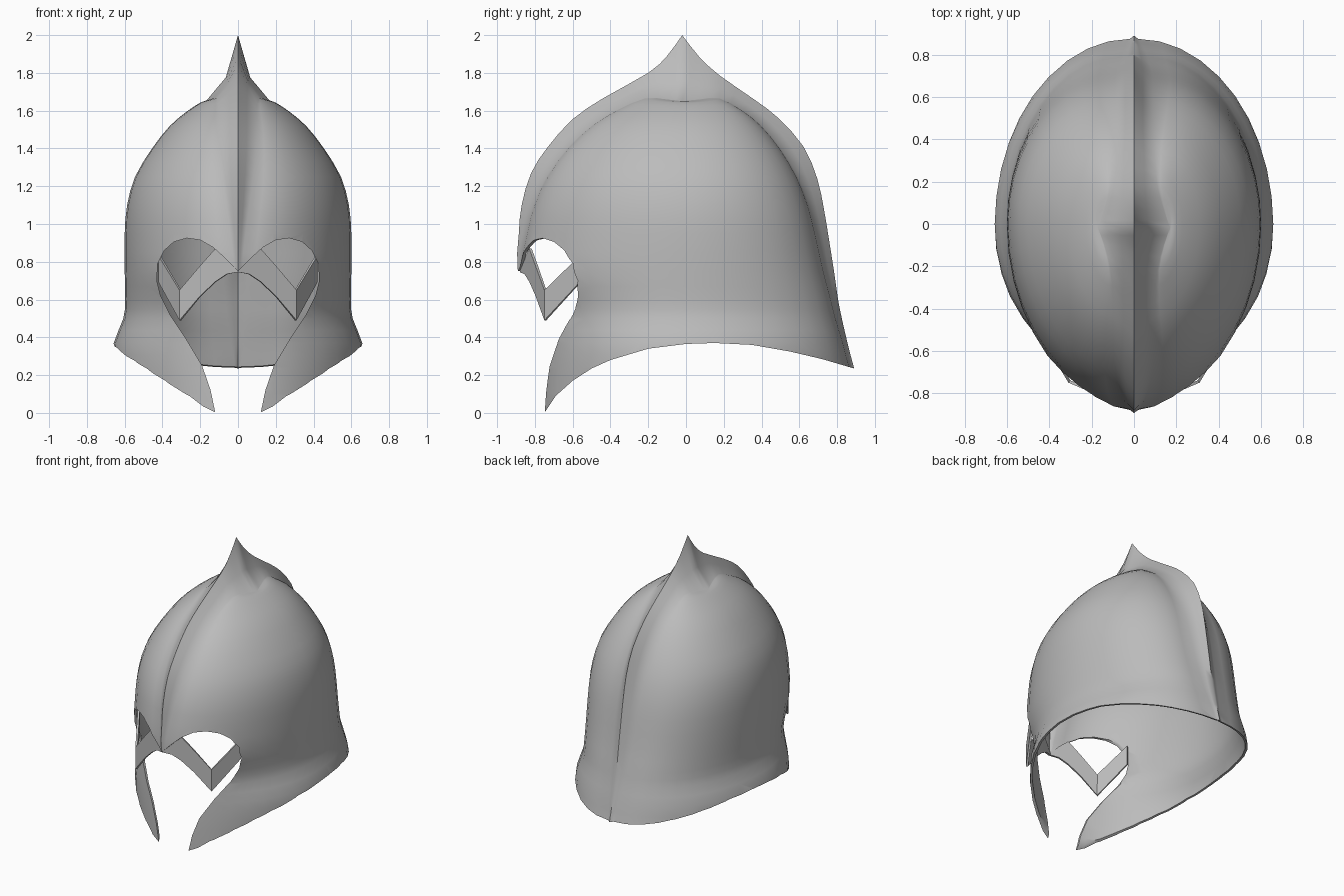
import bpy, bmesh, math
from mathutils import Vector

cube = bpy.data.objects.get("Cube")
if cube:
    bpy.data.objects.remove(cube, do_unlink=True)

steel = bpy.data.materials.new("grey_steel")
steel.use_nodes = True
steel.diffuse_color = (0.5, 0.5, 0.5, 1)
steel.node_tree.nodes["Principled BSDF"].inputs["Base Color"].default_value = (0.5, 0.5, 0.5, 1)

COLUMNS = 20
POINTED = 1.15  # above one narrows the front into a prow

# Dome rows: height, half width, front y, back y, front crest half width, back crest half width
DOME = [
    (1.65, 0.17, -0.02, -0.02, 0.17, 0.17),
    (1.648, 0.18, -0.1, 0.07, 0.14, 0.14),
    (1.642, 0.2, -0.22, 0.18, 0.11, 0.11),
    (1.6, 0.265, -0.37, 0.3, 0.1, 0.1),
    (1.52, 0.36, -0.5, 0.4, 0.1, 0.09),
    (1.4, 0.455, -0.63, 0.5, 0.095, 0.09),
    (1.25, 0.545, -0.74, 0.59, 0.08, 0.09),
    (1.1, 0.587, -0.81, 0.65, 0.06, 0.09),
    (0.95, 0.6, -0.85, 0.69, 0.04, 0.09),
    (0.75, 0.6, -0.88, 0.735, 0.02, 0.08),
    (0.6, 0.597, -0.8, 0.775, 0.02, 0.07),
    (0.5, 0.607, -0.765, 0.8, 0.02, 0.06),
    (0.37, 0.658, -0.755, 0.84, 0.02, 0.04),
    (0.24, 0.665, -0.76, 0.875, 0.02, 0.02),
    (0.1, 0.65, -0.765, 0.93, 0.02, 0.02),
    (-0.05, 0.65, -0.765, 0.97, 0.02, 0.02),
]
# Crest line as (y, z), spike tip first
CREST_FRONT = [(-0.02, 2), (-0.1, 1.89), (-0.2, 1.8), (-0.44, 1.665), (-0.6, 1.555),
               (-0.73, 1.41), (-0.82, 1.27), (-0.87, 1.1), (-0.885, 0.95), (-0.89, 0.74)]
CREST_BACK = [(-0.02, 2), (0.07, 1.885), (0.18, 1.785), (0.36, 1.66), (0.49, 1.56),
              (0.622, 1.41), (0.695, 1.24), (0.73, 1.08), (0.755, 0.93), (0.785, 0.74),
              (0.805, 0.6), (0.825, 0.5), (0.855, 0.37), (0.889, 0.24)]
# Face opening as (x, z), nose to cheek tip; rim as (y, z), cheek tip to neck
OPENING = [(0, 0.75), (0.07, 0.82), (0.13, 0.875), (0.2, 0.915), (0.27, 0.925), (0.34, 0.905),
           (0.39, 0.86), (0.425, 0.79), (0.43, 0.7), (0.41, 0.62), (0.36, 0.52), (0.28, 0.4),
           (0.19, 0.25), (0.145, 0.12), (0.12, 0), (0.05, -0.3)]
RIM = [(-0.9, -0.02), (-0.75, 0), (-0.69, 0.09), (-0.6, 0.17), (-0.5, 0.235), (-0.4, 0.28),
       (-0.2, 0.34), (0, 0.365), (0.15, 0.37), (0.35, 0.36), (0.55, 0.325), (0.72, 0.285),
       (0.89, 0.235), (1.2, 0.15)]
# Eye guard columns: x, y, lower z, upper z
GUARD = [(0, -0.88, 0.745, 0.76), (0.06, -0.855, 0.735, 0.82), (0.12, -0.83, 0.695, 0.87),
         (0.2, -0.797, 0.62, 0.78), (0.31, -0.75, 0.49, 0.65), (0.42, -0.565, 0.69, 0.83)]


def make_object(name, bm):
    mesh = bpy.data.meshes.new(name)
    bm.to_mesh(mesh)
    bm.free()
    mesh.materials.append(steel)
    ob = bpy.data.objects.new(name, mesh)
    bpy.context.collection.objects.link(ob)
    return ob


def activate(ob):
    bpy.ops.object.select_all(action='DESELECT')
    ob.select_set(True)
    bpy.context.view_layer.objects.active = ob


def refine(rows):
    """Add a smoothly interpolated row between each pair of rows."""
    last = len(rows) - 1
    result = []
    for i in range(last):
        before, a, b, after = (rows[max(0, min(last, i + d))] for d in (-1, 0, 1, 2))
        result += [a, [((q + r) * 9 - p - s) / 16 for p, q, r, s in zip(before, a, b, after)]]
    return result + [rows[last]]


def loft(name, rows):
    """Skin rows of points and their mirror image, facing outwards."""
    bm = bmesh.new()
    for side in (1, -1):
        grid = [[bm.verts.new((p[0] * side, p[1], p[2])) for p in row] for row in rows]
        for a, b in zip(grid, grid[1:]):
            for i in range(len(a) - 1):
                quad = (a[i], b[i], b[i + 1], a[i + 1])
                bm.faces.new(quad if side == 1 else quad[::-1])
    bmesh.ops.remove_doubles(bm, verts=bm.verts, dist=0.0005)
    bmesh.ops.recalc_face_normals(bm, faces=bm.faces)
    middle = Vector((0, 0, 0.6))
    if sum(f.normal.dot(f.calc_center_median() - middle) * f.calc_area() for f in bm.faces) < 0:
        bmesh.ops.reverse_faces(bm, faces=bm.faces)
    return make_object(name, bm)


def prism(name, outline, depth):
    """Closed solid from an outline of points pushed along a vector."""
    bm = bmesh.new()
    face = bm.faces.new([bm.verts.new(p) for p in outline])
    out = bmesh.ops.extrude_face_region(bm, geom=[face])
    moved = [g for g in out["geom"] if isinstance(g, bmesh.types.BMVert)]
    bmesh.ops.translate(bm, verts=moved, vec=depth)
    bmesh.ops.recalc_face_normals(bm, faces=bm.faces)
    ob = make_object(name, bm)
    ob.hide_render = True
    return ob


def thicken(ob, thickness):
    mod = ob.modifiers.new("thickness", 'SOLIDIFY')
    mod.thickness = thickness
    mod.offset = -1
    activate(ob)
    bpy.ops.object.modifier_apply(modifier=mod.name)


def cut(ob, cutter):
    mod = ob.modifiers.new("cut", 'BOOLEAN')
    mod.operation = 'DIFFERENCE'
    mod.solver = 'EXACT'
    mod.object = cutter
    activate(ob)
    bpy.ops.object.modifier_apply(modifier=mod.name)
    bpy.data.objects.remove(cutter, do_unlink=True)


def crest_points(k, line, edge):
    """Crest top and a point between it and the dome edge, hollowed near the spike."""
    top = Vector((0, *line[k])) if k < len(line) else Vector((0, edge.y, edge.z))
    rise, spread = [(0.36, 0.38), (0.42, 0.42)][k] if k < 2 else (0.5, 0.47)
    between = edge.lerp(top, rise)
    between.x = edge.x * spread
    return top, between


# Helmet shell: dome with a sharp crest rising to a spike
rows = []
for k, (z, width, front, back, crest_f, crest_b) in enumerate(DOME):
    arc = []
    lift = 0.012 * k if k < 3 else 0  # raises the dome top beside the crest
    for j in range(COLUMNS + 1):
        a = math.pi * j / COLUMNS
        forward = j <= COLUMNS / 2
        reach, edge = (front, crest_f) if forward else (back, crest_b)
        bulge = max(0, math.sin(a)) ** (POINTED if forward else 1)
        arc.append(Vector((edge + (width - edge) * bulge, reach * abs(math.cos(a)),
                           z + lift * (1 - bulge))))
    if k == 0:
        arc = [Vector((width, front, z)) for p in arc]
    top_f, between_f = crest_points(k, CREST_FRONT, arc[0])
    top_b, between_b = crest_points(k, CREST_BACK, arc[-1])
    rows.append([top_f, between_f] + arc + [between_b, top_b])
shell = loft("helmet_shell", refine(rows))
thicken(shell, 0.016)

# Cut the face opening and the curved lower rim
half = [(x, -0.3, z) for x, z in OPENING]
mirrored = [(-x, y, z) for x, y, z in reversed(half[1:])]
cut(shell, prism("face_cutter", half + mirrored, (0, -1, 0)))
rim = [(-1, y, z) for y, z in RIM] + [(-1, 1.2, -0.5), (-1, -0.9, -0.5)]
cut(shell, prism("rim_cutter", rim, (2, 0, 0)))

# Folded guard below the eyes
guard = loft("eye_guard", [[(x, y, low), (x, y, high)] for x, y, low, high in GUARD])
thicken(guard, 0.014)

for ob, crease in ((shell, 48), (guard, 25)):
    activate(ob)
    bpy.ops.object.shade_smooth_by_angle(angle=math.radians(crease))
